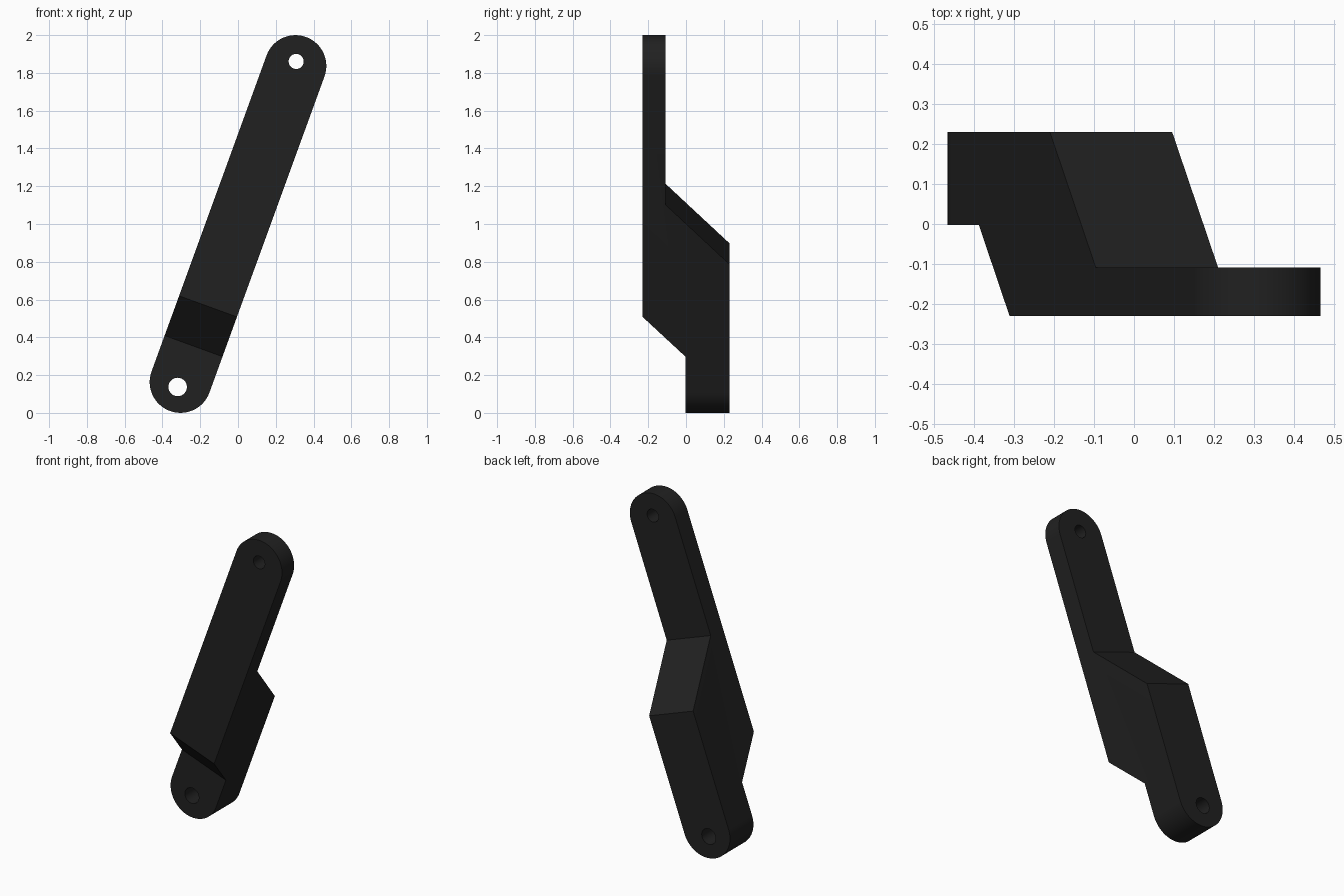
import bpy, bmesh
from math import sin, cos, pi, radians
from mathutils import Matrix

if "Cube" in bpy.data.objects:
    bpy.data.objects.remove(bpy.data.objects["Cube"])

TILT = Matrix.Translation((0, 0, 1)) @ Matrix.Rotation(radians(20), 4, 'Y')
R = 0.163          # half width and end radius
C = 0.8905         # distance from middle to each end-arc centre


def prism(name, points, direction):
    """Extrude a closed outline along a vector, then lean it to the bar's angle."""
    bm = bmesh.new()
    face = bm.faces.new([bm.verts.new(p) for p in points])
    ext = bmesh.ops.extrude_face_region(bm, geom=[face])
    verts = [g for g in ext["geom"] if isinstance(g, bmesh.types.BMVert)]
    bmesh.ops.translate(bm, verts=verts, vec=direction)
    bmesh.ops.recalc_face_normals(bm, faces=bm.faces)
    bm.transform(TILT)
    mesh = bpy.data.meshes.new(name)
    bm.to_mesh(mesh)
    bm.free()
    obj = bpy.data.objects.new(name, mesh)
    bpy.context.collection.objects.link(obj)
    return obj


def arc(cx, cz, r, start, end, n):
    return [(cx + r * cos(start + (end - start) * i / n), -0.5,
             cz + r * sin(start + (end - start) * i / n)) for i in range(n + 1)]


# Offset side profile of the arm (y, distance along the arm)
side = [(-0.23, 1.2), (-0.23, -0.464), (-0.003, -0.688), (-0.003, -1.2),
        (0.23, -1.2), (0.23, -0.168), (-0.109, 0.168), (-0.109, 1.2)]
arm = prism("link_arm", [(-0.3, y, s) for y, s in side], (0.6, 0, 0))

# Round-ended outline, and the two pin holes
outline = prism("outline_cutter",
                arc(0, C, R, 0, pi, 32) + arc(0, -C, R, pi, 2 * pi, 32), (0, 1, 0))
top_hole = prism("top_hole_cutter", arc(-0.005, 0.914, 0.04, 0, 2 * pi, 32)[:-1], (0, 1, 0))
low_hole = prism("bottom_hole_cutter", arc(-0.005, -0.92, 0.049, 0, 2 * pi, 32)[:-1], (0, 1, 0))

bpy.context.view_layer.objects.active = arm
for cutter, op in ((outline, 'INTERSECT'), (top_hole, 'DIFFERENCE'), (low_hole, 'DIFFERENCE')):
    mod = arm.modifiers.new("cut", 'BOOLEAN')
    mod.object, mod.operation, mod.solver = cutter, op, 'EXACT'
    bpy.ops.object.modifier_apply(modifier=mod.name)
    bpy.data.objects.remove(cutter)

# Dark finish with smooth round ends and crisp edges
mat = bpy.data.materials.new("dark_metal")
mat.diffuse_color = (0.015, 0.015, 0.015, 1)
mat.use_nodes = True
mat.node_tree.nodes["Principled BSDF"].inputs["Base Color"].default_value = mat.diffuse_color
arm.data.materials.clear()
arm.data.materials.append(mat)
arm.select_set(True)
bpy.ops.object.shade_smooth_by_angle(angle=radians(30))
